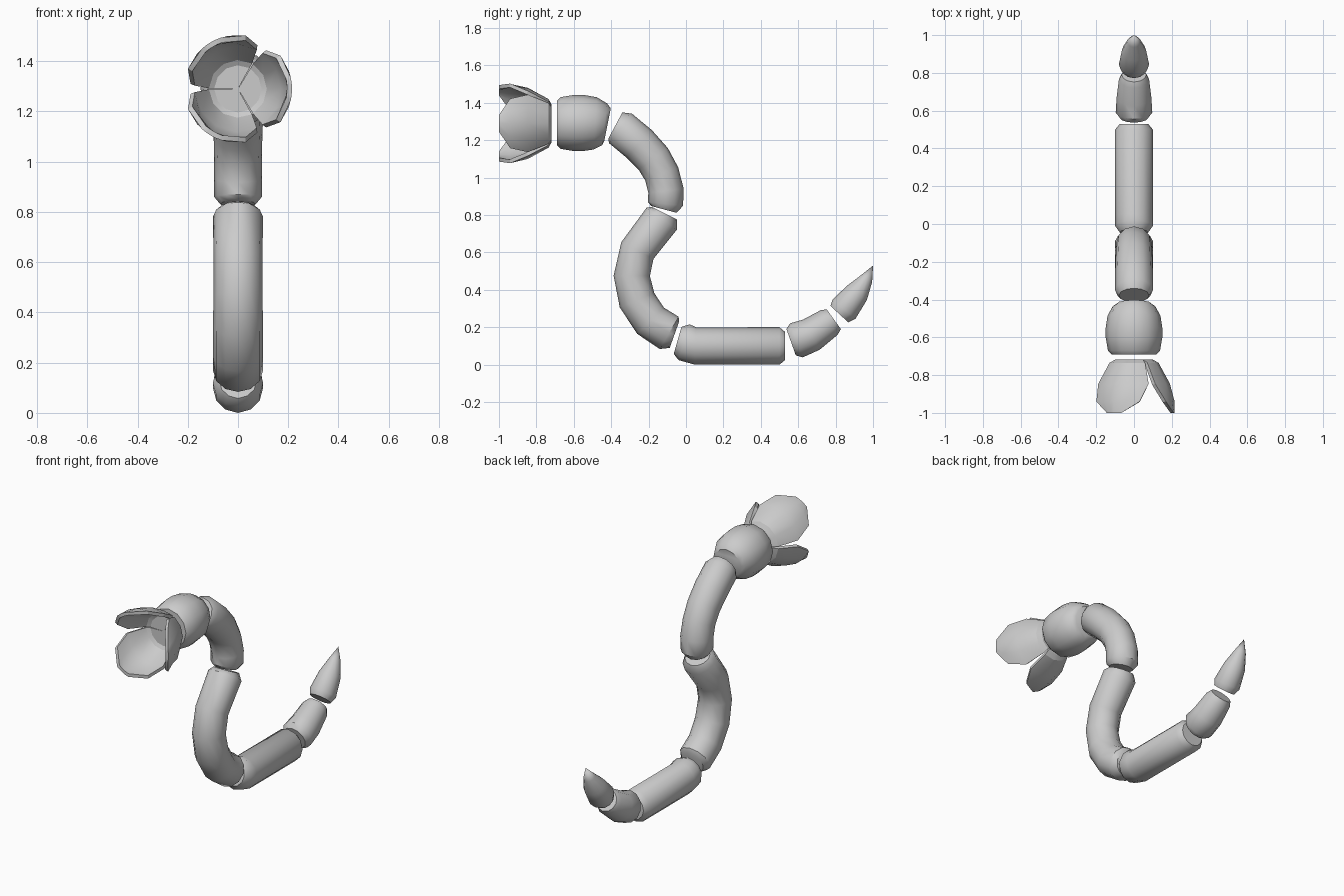
import bpy, bmesh, math
from mathutils import Vector

if "Cube" in bpy.data.objects:
    bpy.data.objects.remove(bpy.data.objects["Cube"])

SIDES = 12


def finish(name, bm, angle=40):
    bmesh.ops.recalc_face_normals(bm, faces=bm.faces)
    me = bpy.data.meshes.new(name)
    bm.to_mesh(me)
    bm.free()
    ob = bpy.data.objects.new(name, me)
    bpy.context.collection.objects.link(ob)
    bpy.ops.object.select_all(action='DESELECT')
    bpy.context.view_layer.objects.active = ob
    ob.select_set(True)
    bpy.ops.object.shade_smooth_by_angle(angle=math.radians(angle))
    return ob


def segment(name, path):
    """Round tube through (y, z, radius) stations in the x = 0 plane, capped at both ends."""
    bm = bmesh.new()
    c = [Vector((0, y, z)) for y, z, r in path]
    side = Vector((1, 0, 0))
    rings = []
    for i, (y, z, r) in enumerate(path):
        a, b = c[max(i - 1, 0)], c[min(i + 1, len(c) - 1)]
        up = side.cross((b - a).normalized())
        if r == 0:
            rings.append([bm.verts.new(c[i])])
            continue
        rings.append([bm.verts.new(c[i] + r * (side * math.cos(t) + up * math.sin(t)))
                      for t in (2 * math.pi * k / SIDES for k in range(SIDES))])
    for p, q in zip(rings, rings[1:]):
        for k in range(SIDES):
            n = (k + 1) % SIDES
            if len(q) == 1:
                bm.faces.new((p[k], p[n], q[0]))
            else:
                bm.faces.new((p[k], p[n], q[n], q[k]))
    for ring in (rings[0], rings[-1]):
        if len(ring) > 1:
            bm.faces.new(ring)
    return finish(name, bm)


# body segments, each with chamfered ends
segment("tail_tip", [(.82, .27, .065), (.845, .297, .08), (.915, .385, .065),
                     (.965, .46, .035), (1.0, .53, 0)])
segment("tail_segment", [(.562, .12, .075), (.59, .13, .097), (.67, .16, .092),
                         (.765, .225, .08), (.79, .243, .065)])
segment("ground_segment", [(-.045, .13, .075), (-.01, .12, .1), (.05, .1, .1),
                           (.5, .1, .1), (.53, .1, .075)])
segment("lower_body_curve", [(-.062, .16, .075), (-.09, .17, .1), (-.19, .235, .1),
                             (-.262, .345, .1), (-.29, .475, .097), (-.26, .61, .097),
                             (-.13, .78, .1), (-.115, .81, .075)])
segment("upper_body_curve", [(-.118, .83, .07), (-.11, .86, .095), (-.107, .93, .095),
                             (-.13, 1.02, .095), (-.175, 1.10, .097), (-.25, 1.18, .1),
                             (-.35, 1.263, .1), (-.378, 1.278, .08)])
segment("head", [(-.42, 1.282, .09), (-.435, 1.285, .112), (-.485, 1.29, .14),
                 (-.55, 1.292, .15), (-.6, 1.292, .15), (-.67, 1.292, .138),
                 (-.69, 1.292, .12)])

# three jaw petals: (radius, y, half angle) from the centre to the tip
ROWS = [(.1, -.718, 58), (.13, -.735, 57), (.19, -.845, 54), (.215, -.94, 38), (.215, -1.0, 12)]
CZ, COLS = 1.29, 4


def petal(name, direction):
    bm = bmesh.new()
    centre = bm.verts.new((0, -.718, CZ))
    prev = None
    for r, y, half in ROWS:
        row = []
        for k in range(COLS + 1):
            a = math.radians(direction + half * (2 * k / COLS - 1))
            row.append(bm.verts.new((r * math.cos(a), y, CZ + r * math.sin(a))))
        for k in range(COLS):
            if prev is None:
                bm.faces.new((centre, row[k], row[k + 1]))
            else:
                bm.faces.new((prev[k], row[k], row[k + 1], prev[k + 1]))
        prev = row
    bmesh.ops.recalc_face_normals(bm, faces=bm.faces)
    # make the outer skin face backwards so the thickness grows into the mouth
    bm.faces.ensure_lookup_table()
    if bm.faces[0].normal.y < 0:
        bmesh.ops.reverse_faces(bm, faces=bm.faces)
    bmesh.ops.solidify(bm, geom=bm.faces[:], thickness=.02)
    return finish(name, bm, 30)


for label, ang in (("right", 0), ("upper", 120), ("lower", 240)):
    petal(label + "_jaw_petal", ang)
